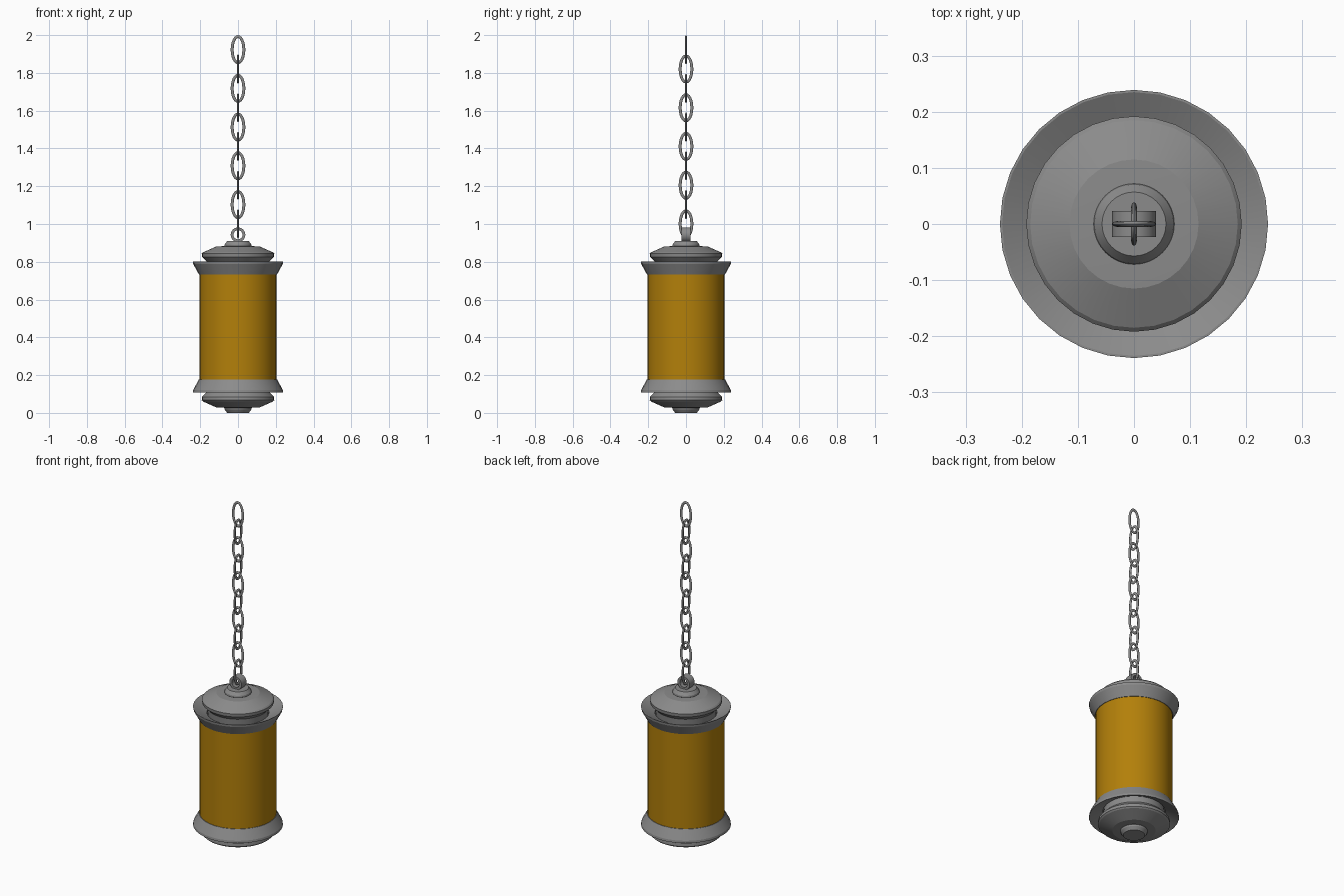
import bpy, bmesh
from math import sin, cos, pi, radians

if "Cube" in bpy.data.objects:
    bpy.data.objects.remove(bpy.data.objects["Cube"])

SIDES = 32
MID = 0.455          # the lamp body mirrors about this height


def material(name, rgb):
    mat = bpy.data.materials.new(name)
    mat.diffuse_color = (*rgb, 1)
    mat.use_nodes = True
    mat.node_tree.nodes["Principled BSDF"].inputs["Base Color"].default_value = mat.diffuse_color
    return mat


iron = material("dark_iron", (0.26, 0.26, 0.26))
amber = material("amber_glass", (0.45, 0.215, 0.003))


def finish(name, bm, mat, angle):
    bmesh.ops.recalc_face_normals(bm, faces=bm.faces)
    me = bpy.data.meshes.new(name)
    bm.to_mesh(me)
    bm.free()
    ob = bpy.data.objects.new(name, me)
    bpy.context.collection.objects.link(ob)
    me.materials.append(mat)
    bpy.ops.object.select_all(action='DESELECT')
    ob.select_set(True)
    bpy.context.view_layer.objects.active = ob
    bpy.ops.object.shade_smooth_by_angle(angle=radians(angle))
    return ob


def lathe(name, profile, mat=iron, flip=False, closed=False):
    """Revolve (radius, z) points; flip mirrors them to the lower end."""
    bm = bmesh.new()
    rings = []
    for r, z in profile:
        z = 2 * MID - z if flip else z
        rings.append([bm.verts.new((r * cos(2 * pi * i / SIDES), r * sin(2 * pi * i / SIDES), z))
                      for i in range(SIDES)])
    pairs = list(zip(rings, rings[1:]))
    if closed:
        pairs.append((rings[-1], rings[0]))
    for a, b in pairs:
        for i in range(SIDES):
            j = (i + 1) % SIDES
            bm.faces.new((a[i], a[j], b[j], b[i]))
    if not closed:
        bm.faces.new(rings[0])
        bm.faces.new(rings[-1])
    return finish(name, bm, mat, 17)


def link(name, z, rx, rz, section, along_x=True, n=24, angle=40):
    """Oval loop; section holds (outward, sideways) offsets."""
    bm = bmesh.new()
    rings = []
    for i in range(n):
        t = 2 * pi * i / n
        ring = []
        for o, s in section:
            u, h = (rx + o) * cos(t), z + (rz + o) * sin(t)
            ring.append(bm.verts.new((u, s, h) if along_x else (s, u, h)))
        rings.append(ring)
    m = len(section)
    for i in range(n):
        a, b = rings[i], rings[(i + 1) % n]
        for k in range(m):
            bm.faces.new((a[k], a[(k + 1) % m], b[(k + 1) % m], b[k]))
    return finish(name, bm, iron, angle)


# Glass cylinder
lathe("glass_cylinder", [(0.204, 2 * MID - 0.737), (0.204, 0.737)], amber)

# Matching fittings at both ends
flare = [(0.16, 0.733), (0.207, 0.733), (0.237, 0.788), (0.239, 0.801), (0.235, 0.801), (0.165, 0.765)]
cap = [(0.16, 0.75), (0.165, 0.80), (0.19, 0.825), (0.192, 0.843), (0.185, 0.85), (0.115, 0.881), (0.07, 0.883)]
knob = [(0.065, 0.875), (0.072, 0.884), (0.07, 0.893), (0.057, 0.91)]
for end, flip in (("top", False), ("bottom", True)):
    lathe(end + "_flare", flare, flip=flip, closed=True)
    lathe(end + "_cap", cap, flip=flip)
    lathe(end + "_knob", knob, flip=flip)

# Wide hanging ring on the top knob
band = [(-0.0075, -0.023), (0.0075, -0.023), (0.0075, 0.023), (-0.0075, 0.023)]
link("hanging_ring", 0.943, 0.0315, 0.0315, band)

# Chain of alternating oval links
wire = [(0.008 * cos(k * pi / 4), 0.005 * sin(k * pi / 4)) for k in range(8)]
for i in range(10):
    link(f"chain_link_{i + 1}", 1.923 - 0.1025 * i, 0.031, 0.069, wire,
         along_x=(i % 2 == 0), angle=60)
